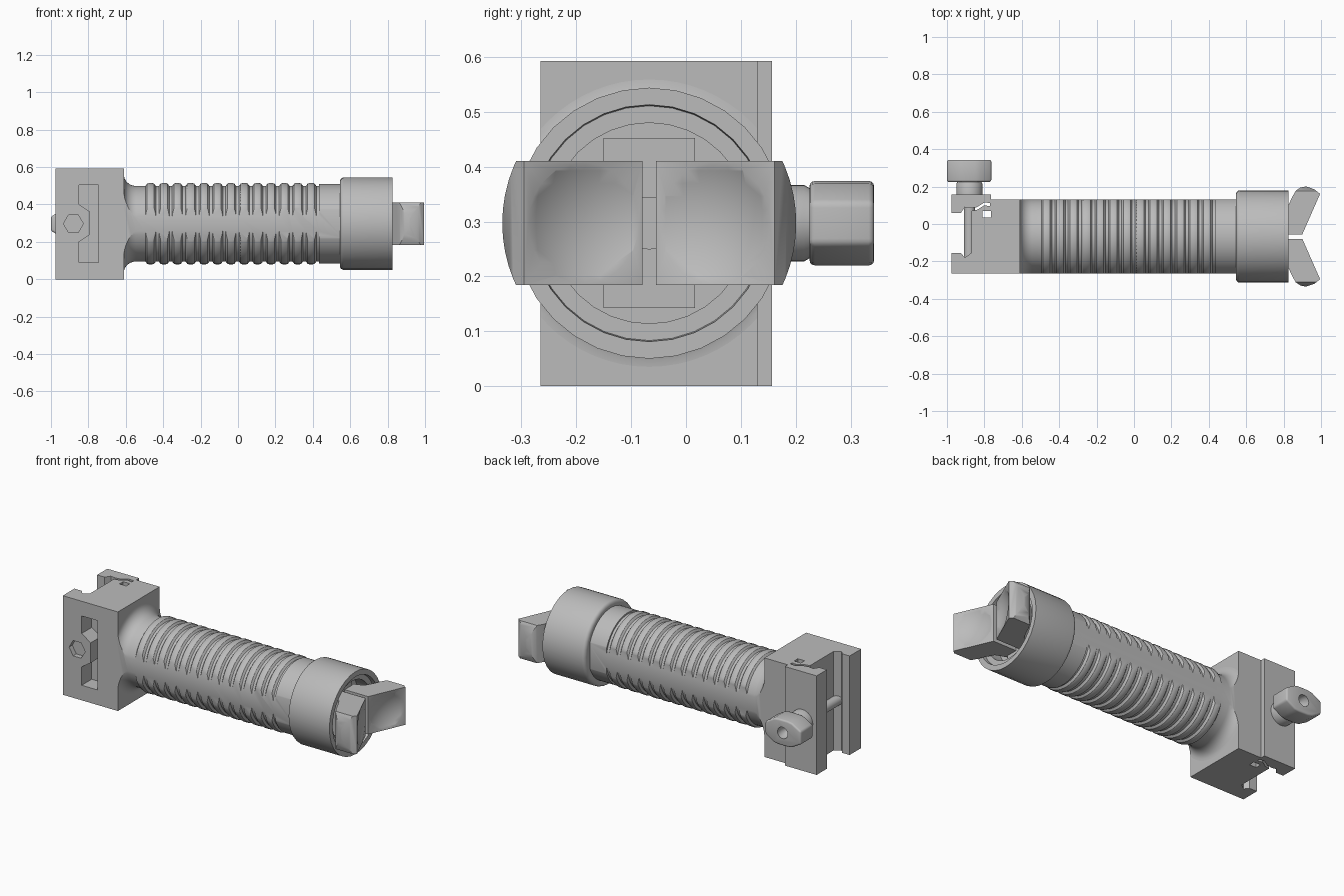
import bpy, bmesh, math
from mathutils import Vector

if "Cube" in bpy.data.objects:
    bpy.data.objects.remove(bpy.data.objects["Cube"], do_unlink=True)

CY, CZ = -0.067, 0.297      # long axis of the grip
BX = -0.88                  # clamp bolt position

grey = bpy.data.materials.new("matte_grey")
grey.use_nodes = True
grey.diffuse_color = (0.5, 0.5, 0.5, 1)
grey.node_tree.nodes["Principled BSDF"].inputs["Base Color"].default_value = (0.5, 0.5, 0.5, 1)
parts = []


def finish(name, bm):
    bmesh.ops.recalc_face_normals(bm, faces=bm.faces)
    mesh = bpy.data.meshes.new(name)
    bm.to_mesh(mesh)
    bm.free()
    mesh.materials.append(grey)
    ob = bpy.data.objects.new(name, mesh)
    bpy.context.collection.objects.link(ob)
    parts.append(ob)
    return ob


def loft(name, rings):
    """Skin closed rings of points and cap both ends."""
    bm = bmesh.new()
    loops = [[bm.verts.new(p) for p in ring] for ring in rings]
    n = len(loops[0])
    for a, b in zip(loops, loops[1:]):
        for i in range(n):
            j = (i + 1) % n
            bm.faces.new((a[i], a[j], b[j], b[i]))
    bm.faces.new(loops[0])
    bm.faces.new(loops[-1])
    return finish(name, bm)


def prism(name, pts, axis, lo, hi):
    """Extrude a 2D outline along z (points are x, y) or y (points are x, z)."""
    place = (lambda a, b, c: (a, b, c)) if axis == "z" else (lambda a, b, c: (a, c, b))
    return loft(name, [[place(a, b, c) for a, b in pts] for c in (lo, hi)])


def box(name, x0, x1, y0, y1, z0, z1):
    return prism(name, [(x0, y0), (x1, y0), (x1, y1), (x0, y1)], "z", z0, z1)


def turned(name, profile, axis="x", n=48):
    """Revolve (position, radius) pairs about the grip axis or the bolt axis."""
    rings = []
    for p, r in profile:
        ring = []
        for i in range(n):
            a = 2 * math.pi * i / n
            u, v = r * math.cos(a), r * math.sin(a)
            ring.append((p, CY + u, CZ + v) if axis == "x" else (BX + u, p, CZ + v))
        rings.append(ring)
    return loft(name, rings)


def apply(ob, mod):
    bpy.context.view_layer.objects.active = ob
    bpy.ops.object.modifier_apply(modifier=mod.name)


def cut(ob, tool, operation="DIFFERENCE"):
    mod = ob.modifiers.new("cut", "BOOLEAN")
    mod.operation, mod.object, mod.solver = operation, tool, "EXACT"
    apply(ob, mod)
    parts.remove(tool)
    bpy.data.objects.remove(tool, do_unlink=True)


# Mount block with the rail channel open at its end
block = prism("mount_block", [
    (-0.975, -0.265), (-0.61, -0.265), (-0.61, 0.13), (-0.77, 0.13), (-0.77, 0.095),
    (-0.80, 0.1), (-0.84, 0.075), (-0.87, 0.07), (-0.87, -0.155), (-0.905, -0.18),
    (-0.925, -0.155), (-0.975, -0.155)], "z", 0, 0.593)
cut(block, box("hole", -0.81, -0.765, 0.035, 0.07, -0.1, 0.7))
cut(block, prism("front_pocket", [
    (-0.85, 0.09), (-0.745, 0.09), (-0.745, 0.505), (-0.85, 0.505),
    (-0.85, 0.4), (-0.79, 0.36), (-0.79, 0.24), (-0.85, 0.2)], "y", -0.3, -0.17))
cut(block, turned("hex_socket", [(-0.3, 0.053), (-0.235, 0.053)], "y", 6))

# Sliding rail clamp, bolt and wing nut
prism("rail_clamp", [
    (-0.975, 0.06), (-0.975, 0.157), (-0.765, 0.157), (-0.765, 0.112), (-0.80, 0.115),
    (-0.84, 0.09), (-0.875, 0.085), (-0.905, 0.09), (-0.925, 0.06)], "z", 0, 0.593)
turned("clamp_bolt", [(-0.22, 0.03), (0.17, 0.03)], "y", 24)
turned("nut_neck", [(0.15, 0.07), (0.215, 0.07), (0.235, 0.058), (0.26, 0.058)], "y", 32)
half = [(-0.12, 0.038), (-0.06, 0.072), (-0.03, 0.077), (0.03, 0.077), (0.06, 0.072), (0.117, 0.038)]
nut = prism("wing_nut", [(BX + x, CZ + z) for x, z in half] +
            [(BX + x, CZ - z) for x, z in reversed(half)], "y", 0.225, 0.343)
bevel = nut.modifiers.new("soft_edges", "BEVEL")
bevel.width, bevel.segments = 0.01, 3
apply(nut, bevel)
cut(nut, turned("nut_hole", [(0.28, 0.02), (0.31, 0.034), (0.4, 0.034)], "y", 24))

# Ribbed handle: flared root, rings, smooth neck, flattened on both sides
profile = [(-0.63, 0.265)]
for i in range(9):
    t = math.pi / 2 * i / 8
    profile.append((-0.545 - 0.065 * math.cos(t), 0.262 - 0.06 * math.sin(t)))
pitch = 0.0715
for i in range(13):
    x = -0.495 + i * pitch
    profile += [(x, 0.202), (x + 0.009, 0.214), (x + 0.018, 0.217),
                (x + 0.038, 0.217), (x + 0.047, 0.214), (x + 0.056, 0.202)]
profile += [(0.434, 0.202), (0.434, 0.212), (0.56, 0.212)]
handle = turned("ribbed_handle", profile, n=64)
cut(handle, box("side_flats", -0.7, 0.6, -0.265, 0.13, -0.1, 0.7), "INTERSECT")

# End collar with a stepped socket
collar = [(0.545, 0.18), (0.545, 0.225)]
for i in range(1, 5):
    t = math.pi / 2 * i / 4
    collar.append((0.565 - 0.02 * math.cos(t), 0.225 + 0.022 * math.sin(t)))
collar += [(0.825, 0.247), (0.825, 0.216), (0.8, 0.214), (0.8, 0.183), (0.72, 0.183)]
turned("end_collar", collar, n=32)
box("socket_block", 0.7, 0.745, CY - 0.083, CY + 0.083, CZ - 0.155, CZ + 0.155)
turned("hinge_pin", [(0.7, 0.048), (0.8, 0.048)], n=24)

# Two splayed legs with rounded feet and dished inner faces
outline = [(0.72, 0.012), (0.9, 0.012), (0.995, 0.228), (0.965, 0.252), (0.92, 0.268),
           (0.89, 0.262), (0.865, 0.245), (0.845, 0.21), (0.825, 0.165), (0.8, 0.12), (0.72, 0.09)]
for label, side in (("left", 1), ("right", -1)):
    leg = prism(label + "_leg", [(x, CY + side * y) for x, y in outline], "z", CZ - 0.113, CZ + 0.113)
    cut(leg, turned("leg_round", [(0.6, 0.268), (1.1, 0.268)], n=64), "INTERSECT")
    ball = bmesh.new()
    bmesh.ops.create_uvsphere(ball, u_segments=48, v_segments=32, radius=0.25)
    outward = Vector((0.216, -side * 0.095, 0)).normalized()
    middle = Vector((0.9475, CY + side * 0.12, CZ))
    bmesh.ops.translate(ball, verts=ball.verts, vec=middle + outward * 0.224)
    cut(leg, finish("dish", ball))

# Shading
bpy.ops.object.select_all(action="DESELECT")
for ob in parts:
    ob.select_set(True)
bpy.context.view_layer.objects.active = parts[0]
bpy.ops.object.shade_smooth_by_angle(angle=math.radians(32))
